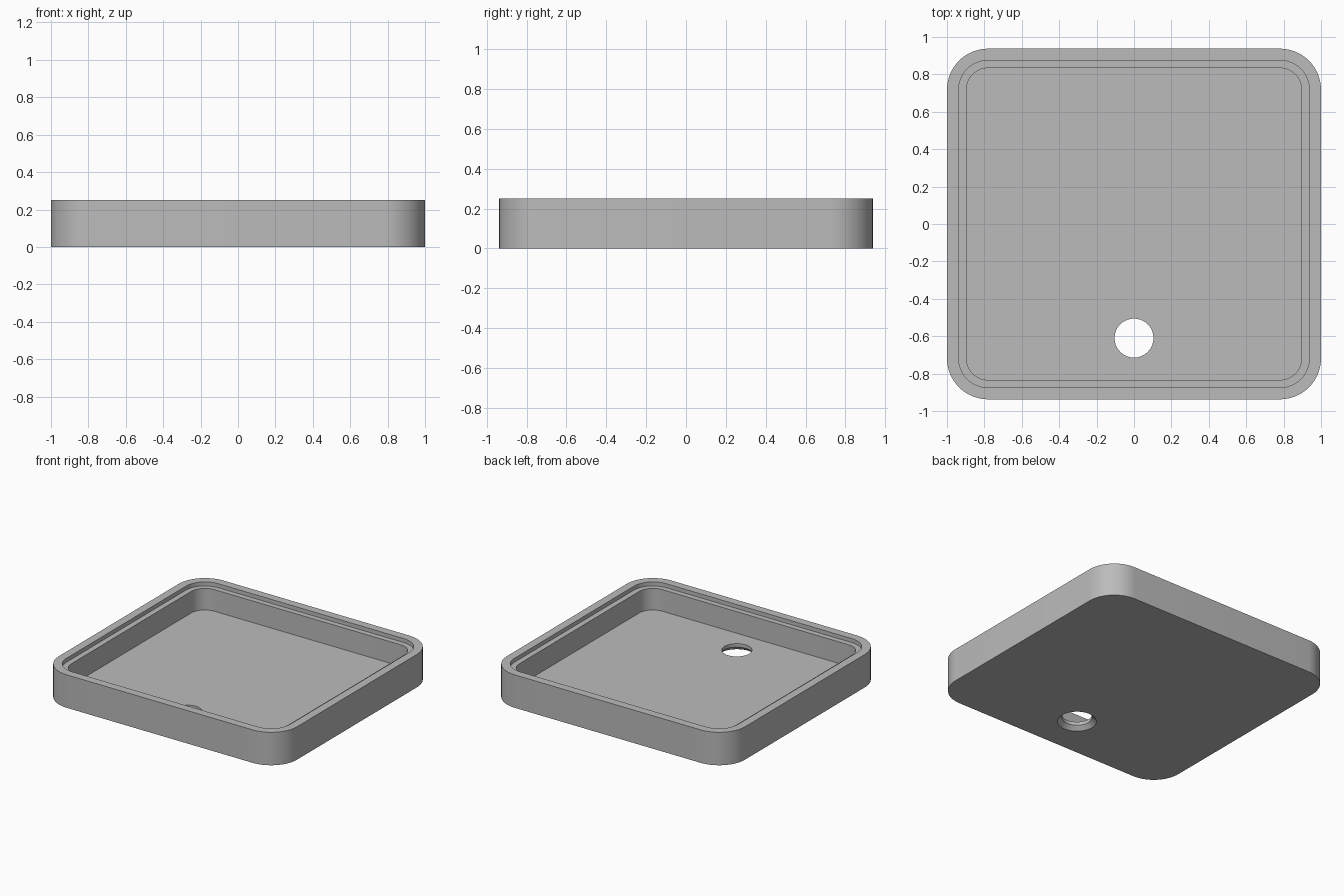
import bpy, bmesh
from math import cos, sin, pi, radians

cube = bpy.data.objects.get("Cube")
if cube:
    bpy.data.objects.remove(cube)

HALF_X, HALF_Y, HEIGHT = 1.0, 0.9375, 0.25
CORNER_R = 0.22
FLOOR_Z, LEDGE_Z = 0.056, 0.22
HOLE_Y, HOLE_R, SINK = -0.61, 0.104, 0.03
STEPS = 16  # segments per quarter turn


def ring(bm, cx, cy, radius, z, oy=0.0):
    """Rounded rectangle with corner centres at +-cx, +-cy (a circle when both are 0)."""
    verts = []
    for q, (sx, sy) in enumerate([(1, 1), (-1, 1), (-1, -1), (1, -1)]):
        for i in range(STEPS + 1):
            a = (q + i / STEPS) * pi / 2
            verts.append(bm.verts.new((sx * cx + radius * cos(a),
                                       oy + sy * cy + radius * sin(a), z)))
    return verts


def wall_ring(bm, inset, z):
    return ring(bm, HALF_X - CORNER_R, HALF_Y - CORNER_R, CORNER_R - inset, z)


def hole_ring(bm, radius, z):
    return ring(bm, 0, 0, radius, z, HOLE_Y)


bm = bmesh.new()
loops = [
    wall_ring(bm, 0, 0),                  # outer wall
    wall_ring(bm, 0, HEIGHT),
    wall_ring(bm, 0.0625, HEIGHT),        # rim
    wall_ring(bm, 0.0625, LEDGE_Z),       # lid ledge
    wall_ring(bm, 0.104, LEDGE_Z),
    wall_ring(bm, 0.104, FLOOR_Z),        # inner wall
    hole_ring(bm, HOLE_R, FLOOR_Z),       # floor up to the hole
    hole_ring(bm, HOLE_R, SINK),          # straight bore
    hole_ring(bm, HOLE_R + SINK, 0),      # countersink
]
# Skin the loops into one closed shell, the last joining the first as the underside
for a, b in zip(loops, loops[1:] + loops[:1]):
    n = len(a)
    for i in range(n):
        j = (i + 1) % n
        bm.faces.new((a[i], a[j], b[j], b[i]))
bmesh.ops.remove_doubles(bm, verts=bm.verts, dist=1e-5)
bmesh.ops.recalc_face_normals(bm, faces=bm.faces)

mesh = bpy.data.meshes.new("tray")
bm.to_mesh(mesh)
bm.free()
tray = bpy.data.objects.new("tray", mesh)
bpy.context.collection.objects.link(tray)

grey = bpy.data.materials.new("plain grey")
grey.use_nodes = True
color = (0.5, 0.5, 0.5, 1)
grey.diffuse_color = color
grey.node_tree.nodes["Principled BSDF"].inputs["Base Color"].default_value = color
mesh.materials.append(grey)

bpy.ops.object.select_all(action='DESELECT')
tray.select_set(True)
bpy.context.view_layer.objects.active = tray
bpy.ops.object.shade_smooth_by_angle(angle=radians(30))
